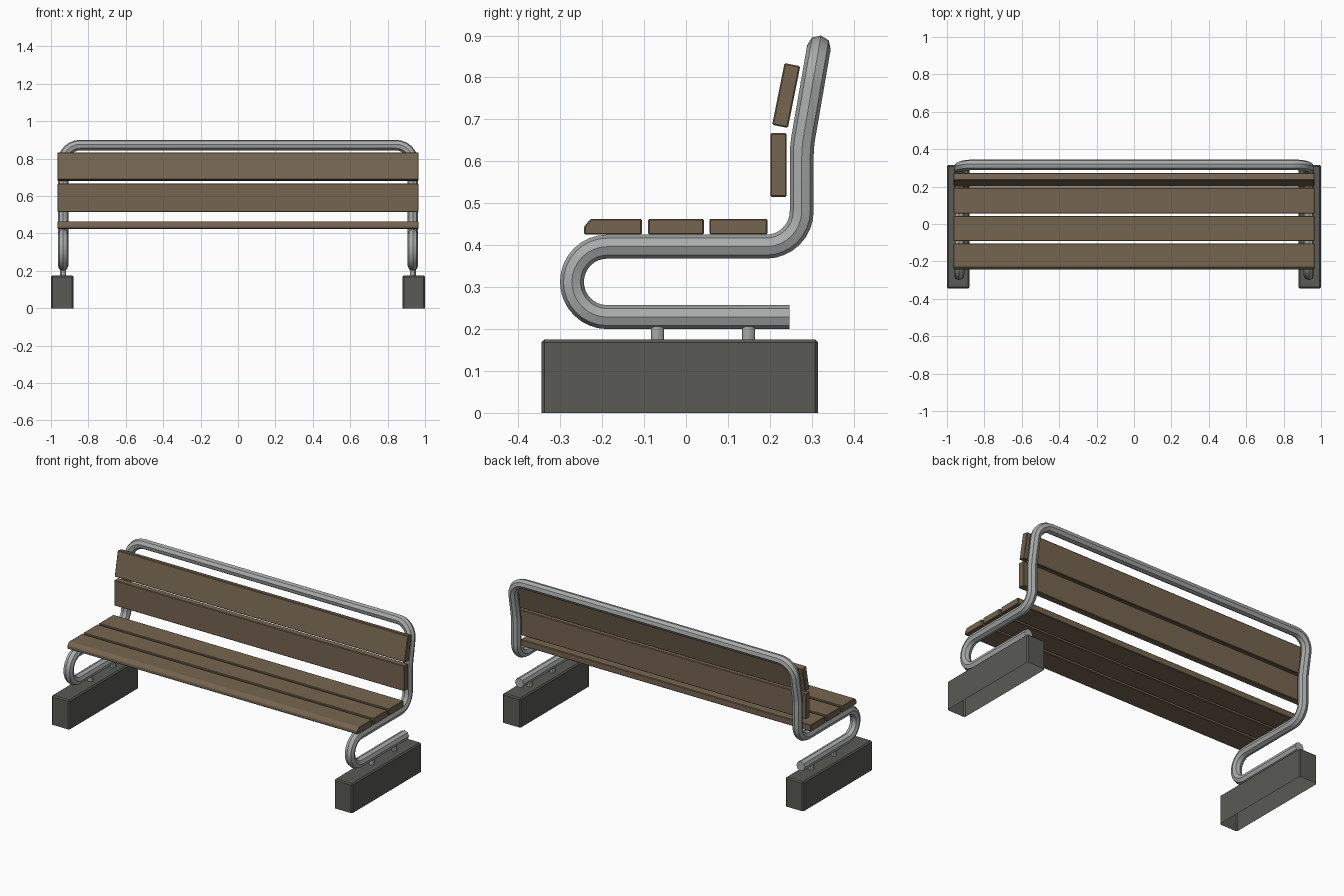
import bpy, bmesh, math
from mathutils import Vector, Matrix

if "Cube" in bpy.data.objects:
    bpy.data.objects.remove(bpy.data.objects["Cube"], do_unlink=True)


def material(name, rgb, metallic=0.0):
    m = bpy.data.materials.new(name)
    m.use_nodes = True
    m.diffuse_color = (*rgb, 1)
    bsdf = next(n for n in m.node_tree.nodes if n.type == 'BSDF_PRINCIPLED')
    bsdf.inputs["Base Color"].default_value = (*rgb, 1)
    bsdf.inputs["Roughness"].default_value = 0.6
    return m


wood = material("brown wood", (0.18, 0.13, 0.08))
steel = material("grey steel", (0.40, 0.41, 0.41))
concrete = material("dark concrete", (0.10, 0.102, 0.09))


def finish(name, bm, mat, bevel=0, smooth=False):
    bmesh.ops.recalc_face_normals(bm, faces=bm.faces)
    mesh = bpy.data.meshes.new(name)
    bm.to_mesh(mesh)
    bm.free()
    mesh.materials.append(mat)
    ob = bpy.data.objects.new(name, mesh)
    bpy.context.collection.objects.link(ob)
    if bevel:
        mod = ob.modifiers.new("edge", 'BEVEL')
        mod.width = bevel
        mod.segments = 1
    if smooth:
        bpy.ops.object.select_all(action='DESELECT')
        ob.select_set(True)
        bpy.context.view_layer.objects.active = ob
        bpy.ops.object.shade_smooth_by_angle(angle=math.radians(30))
    return ob


def plank(name, profile, half=0.965):
    """Extrude a (y, z) profile along x."""
    bm = bmesh.new()
    face = bm.faces.new([bm.verts.new((-half, y, z)) for y, z in profile])
    new = bmesh.ops.extrude_face_region(bm, geom=[face])["geom"]
    verts = [v for v in new if isinstance(v, bmesh.types.BMVert)]
    bmesh.ops.translate(bm, verts=verts, vec=(2 * half, 0, 0))
    return finish(name, bm, wood, bevel=0.003)


def rect(y, z, width, height, tilt=0):
    c, s = math.cos(tilt), math.sin(tilt)
    corners = [(-1, -1), (1, -1), (1, 1), (-1, 1)]
    return [(y + a * width / 2 * c + b * height / 2 * s,
             z - a * width / 2 * s + b * height / 2 * c) for a, b in corners]


def rounded_path(corners):
    """Polyline whose inner corners (point, radius, steps) are filleted."""
    pts = [corners[0][0]]
    for (a, *_), (p, r, steps), (b, *_) in zip(corners, corners[1:], corners[2:]):
        d1, d2 = (p - a).normalized(), (b - p).normalized()
        angle = d1.angle(d2)
        start = p - d1 * r * math.tan(angle / 2)
        side = (d2 - d1 * d1.dot(d2)).normalized()
        for i in range(steps + 1):
            t = angle * i / steps
            q = start + d1 * r * math.sin(t) + side * r * (1 - math.cos(t))
            if (q - pts[-1]).length > 0.001:
                pts.append(q)
    pts.append(corners[-1][0])
    return pts


def tube(name, pts, radius, sides, up):
    """Sweep a regular polygon along a path, carrying its frame along."""
    bm = bmesh.new()
    rings = []
    last = (pts[1] - pts[0]).normalized()
    for i, p in enumerate(pts):
        tan = ((p - pts[i - 1]).normalized() if i else Vector()) + \
              ((pts[i + 1] - p).normalized() if i + 1 < len(pts) else Vector())
        tan.normalize()
        up = last.rotation_difference(tan) @ up
        up = (up - tan * up.dot(tan)).normalized()
        side, last = tan.cross(up), tan
        ring = []
        for k in range(sides):
            a = math.tau * k / sides
            ring.append(bm.verts.new(p + (up * math.cos(a) + side * math.sin(a)) * radius))
        rings.append(ring)
    for r1, r2 in zip(rings, rings[1:]):
        for k in range(sides):
            n = (k + 1) % sides
            bm.faces.new((r1[k], r1[n], r2[n], r2[k]))
    bm.faces.new(rings[0])
    bm.faces.new(rings[-1])
    return finish(name, bm, steel, smooth=True)


# Seat planks; the front one has a chamfered nose
plank("seat_plank_front", [(-0.243, 0.425), (-0.105, 0.425), (-0.105, 0.463),
                           (-0.227, 0.463), (-0.243, 0.445)])
plank("seat_plank_middle", rect(-0.024, 0.444, 0.133, 0.038))
plank("seat_plank_rear", rect(0.125, 0.444, 0.138, 0.038))

# Backrest planks
plank("back_plank_lower", rect(0.2205, 0.591, 0.039, 0.152))
plank("back_plank_upper", rect(0.239, 0.757, 0.038, 0.15, math.radians(11.3)))

# One continuous bent tube: foot, front loop, seat, back, top rail, and down again
X = 0.935
half = [((0.247, 0.2285), 0, 0),
        ((-0.272, 0.2285), 0.084, 8),
        ((-0.272, 0.3965), 0.084, 8),
        ((0.276, 0.3965), 0.085, 8),
        ((0.276, 0.635), 0.3, 4),
        ((0.317, 0.872), 0.09, 6)]
right = [(Vector((-X, y, z)), r, n) for (y, z), r, n in half]
left = [(Vector((X, y, z)), r, n) for (y, z), r, n in reversed(half)]
tube("frame_tube", rounded_path(right + left), 0.0285, 8, Vector((0, 0, 1)))

for name, s in (("right", -1), ("left", 1)):
    # Hollow footing block, open underneath
    bm = bmesh.new()
    bmesh.ops.create_cube(bm, size=1)
    bmesh.ops.transform(bm, verts=bm.verts, matrix=Matrix.Translation(
        (s * 0.94, -0.015, 0.0875)) @ Matrix.Diagonal((0.12, 0.66, 0.175, 1)))
    bmesh.ops.recalc_face_normals(bm, faces=bm.faces)
    under = [f for f in bm.faces if f.normal.z < -0.9]
    bmesh.ops.delete(bm, geom=under, context='FACES_ONLY')
    finish(name + "_footing", bm, concrete, bevel=0.007)

    # Short pins joining tube and footing
    for label, y in (("front", -0.068), ("rear", 0.149)):
        bm = bmesh.new()
        bmesh.ops.create_cone(bm, cap_ends=True, segments=12, radius1=0.0155,
                              radius2=0.0155, depth=0.045,
                              matrix=Matrix.Translation((s * X, y, 0.19)))
        finish(f"{name}_{label}_pin", bm, steel, smooth=True)
